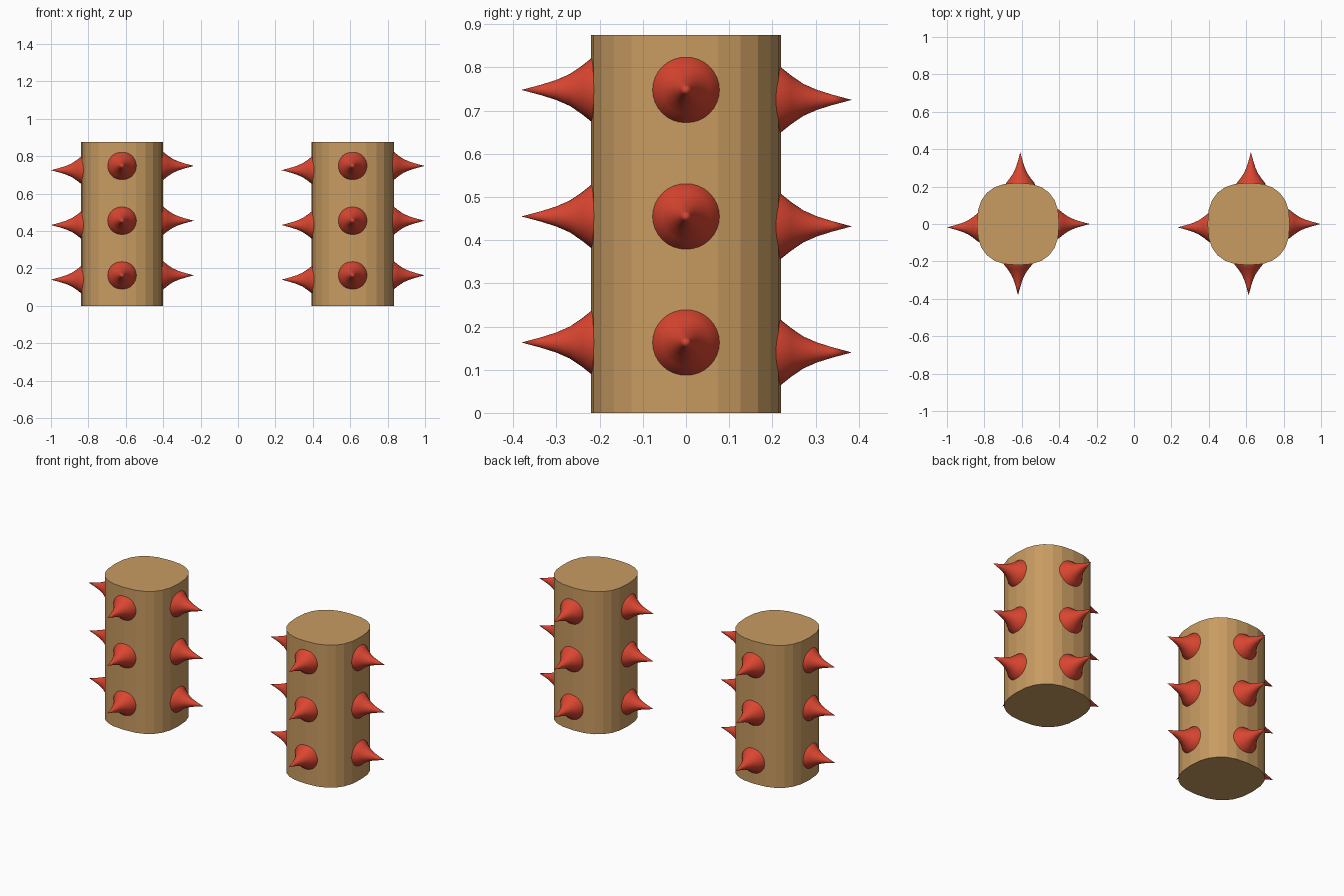
import bpy, bmesh, math
from mathutils import Matrix, Vector

if "Cube" in bpy.data.objects:
    bpy.data.objects.remove(bpy.data.objects["Cube"])


def material(name, color):
    m = bpy.data.materials.new(name)
    m.diffuse_color = color
    m.use_nodes = True
    m.node_tree.nodes["Principled BSDF"].inputs["Base Color"].default_value = m.diffuse_color
    return m


WOOD = material("wood", (0.58, 0.33, 0.12, 1))
RED = material("red", (0.70, 0.06, 0.03, 1))

HALF, HEIGHT, SIDES = 0.22, 0.875, 24
# spike profile: distance back from the tip, radius
PROFILE = [(0.20, 0.085), (0.165, 0.076), (0.14, 0.056), (0.112, 0.037),
           (0.08, 0.023), (0.045, 0.012)]


def make_object(bm, name, mat):
    bmesh.ops.recalc_face_normals(bm, faces=bm.faces)
    mesh = bpy.data.meshes.new(name)
    bm.to_mesh(mesh)
    bm.free()
    mesh.materials.append(mat)
    obj = bpy.data.objects.new(name, mesh)
    bpy.context.collection.objects.link(obj)
    return obj


def make_post(name, cx):
    # rounded-square column with flat facets
    bm = bmesh.new()
    ring = []
    for i in range(SIDES):
        t = 2 * math.pi * i / SIDES
        c, s = math.cos(t), math.sin(t)
        x = math.copysign(abs(c) ** 0.8, c) * HALF
        y = math.copysign(abs(s) ** 0.8, s) * HALF
        ring.append(bm.verts.new((cx + x, y, 0)))
    base = bm.faces.new(ring)
    top = bmesh.ops.extrude_face_region(bm, geom=[base], use_keep_orig=True)["geom"]
    bmesh.ops.translate(bm, vec=(0, 0, HEIGHT),
                        verts=[v for v in top if isinstance(v, bmesh.types.BMVert)])
    make_object(bm, name, WOOD)


def make_spike(name, tip, direction, n=32):
    # flared cone revolved around its axis, base sunk in the post
    bm = bmesh.new()
    rings = [[bm.verts.new((r * math.cos(2 * math.pi * i / n),
                            r * math.sin(2 * math.pi * i / n), -d))
              for i in range(n)] for d, r in PROFILE]
    point = bm.verts.new((0, 0, 0))
    for a, b in zip(rings, rings[1:]):
        for i in range(n):
            j = (i + 1) % n
            bm.faces.new((a[i], a[j], b[j], b[i]))
    for i in range(n):
        bm.faces.new((rings[-1][i], rings[-1][(i + 1) % n], point))
    bm.faces.new(rings[0][::-1])
    rot = Vector(direction).to_track_quat('Z', 'Y').to_matrix().to_4x4()
    bm.transform(Matrix.Translation(tip) @ rot)
    for f in bm.faces:
        f.smooth = len(f.verts) < 5
    make_object(bm, name, RED)


# direction, tip offset from post centre (x, y, z)
SPIKES = {
    "right": ((1, 0, 0), (0.384, 0, 0)),
    "left": ((-1, 0, 0), (-0.38, -0.018, -0.023)),
    "front": ((0, -1, 0), (0, -0.381, 0)),
    "back": ((0, 1, 0), (0.012, 0.384, -0.023)),
}

for post, cx in (("left_post", -0.62), ("right_post", 0.613)):
    make_post(post, cx)
    for row, z in enumerate((0.163, 0.455, 0.748)):
        for side, (direction, (dx, dy, dz)) in SPIKES.items():
            make_spike(f"{post}_{side}_spike_{row + 1}",
                       (cx + dx, dy, z + dz), direction)
